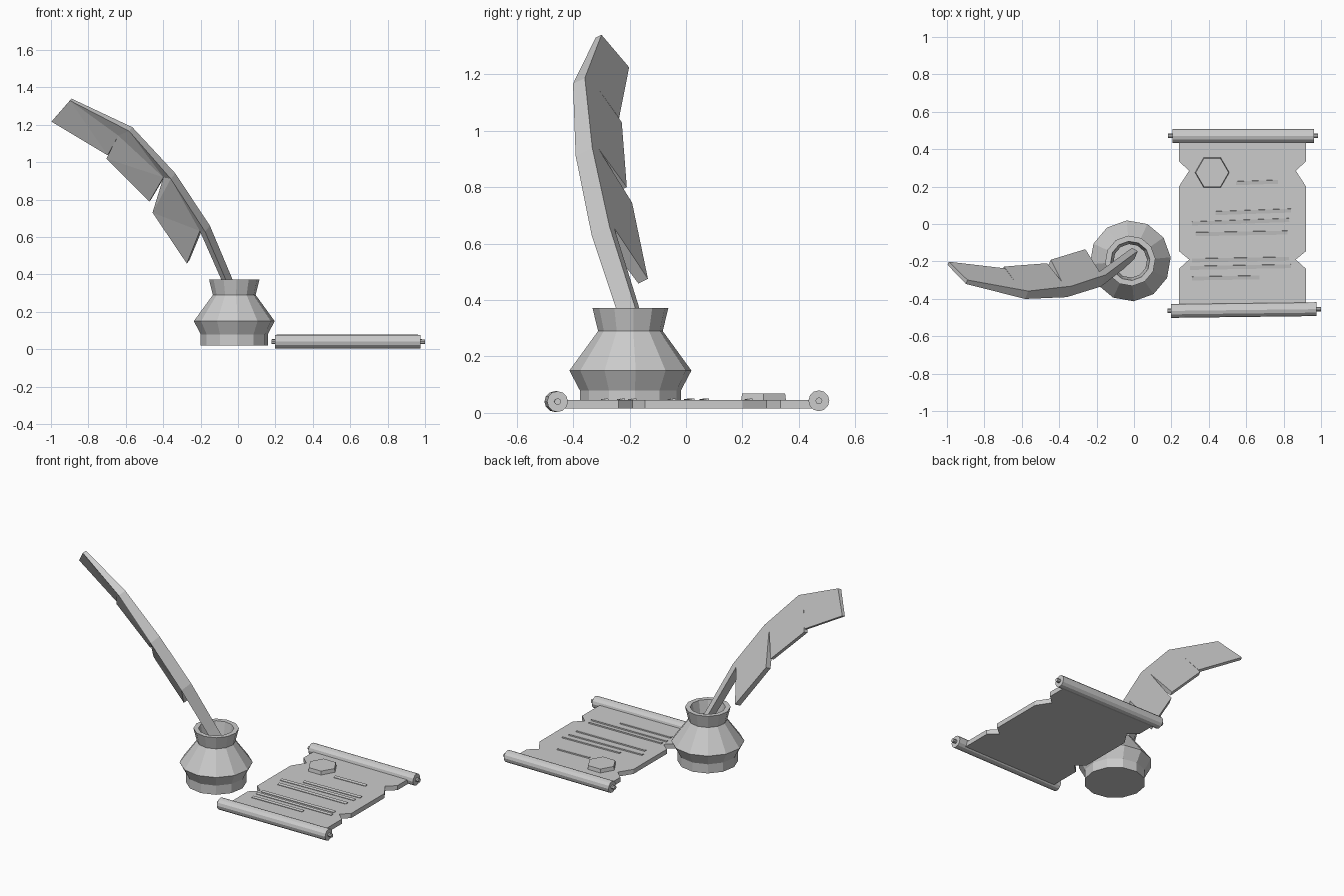
import bpy, bmesh, math
from mathutils import Vector, Matrix

if "Cube" in bpy.data.objects:
    bpy.data.objects.remove(bpy.data.objects["Cube"])


def finish(bm, name):
    bmesh.ops.recalc_face_normals(bm, faces=bm.faces)
    mesh = bpy.data.meshes.new(name)
    bm.to_mesh(mesh)
    bm.free()
    ob = bpy.data.objects.new(name, mesh)
    bpy.context.collection.objects.link(ob)
    return ob


def plate(name, back, front):
    """Closed solid between two matching outlines."""
    bm = bmesh.new()
    a = [bm.verts.new(p) for p in back]
    b = [bm.verts.new(p) for p in front]
    caps = [bm.faces.new(a), bm.faces.new(b[::-1])]
    for i in range(len(a)):
        j = (i + 1) % len(a)
        bm.faces.new((a[i], b[i], b[j], a[j]))
    bmesh.ops.recalc_face_normals(bm, faces=bm.faces)
    bmesh.ops.triangulate(bm, faces=caps)
    return finish(bm, name)


def rod(bm, x0, x1, r, sides):
    """Capped cylinder along x."""
    m = Matrix.Translation(((x0 + x1) / 2, 0, 0)) @ Matrix.Rotation(math.pi / 2, 4, 'Y')
    bmesh.ops.create_cone(bm, cap_ends=True, segments=sides, radius1=r, radius2=r,
                          depth=x1 - x0, matrix=m)


# Inkwell: twelve-sided hollow lathe
profile = [(.18, .02), (.18, .08), (.217, .15), (.115, .29), (.135, .372),
           (.105, .372), (.09, .29), (.18, .15), (.15, .06)]
bm = bmesh.new()
rings = []
for r, z in profile:
    rings.append([bm.verts.new((-.02 + r * math.cos(math.radians(5 + 30 * k)),
                                -.197 + r * math.sin(math.radians(5 + 30 * k)), z))
                  for k in range(12)])
for lo, hi in zip(rings, rings[1:]):
    for k in range(12):
        n = (k + 1) % 12
        bm.faces.new((lo[k], lo[n], hi[n], hi[k]))
bm.faces.new(rings[0][::-1])
bm.faces.new(rings[-1])
finish(bm, "inkwell")

# Quill: outline in front view (x, z, thickness) laid on a slanted plane
outline = [(.02, .26, .05), (-.03, .375, .07), (-.15, .66, .075), (-.335, .94, .07),
           (-.565, 1.187, .05), (-.89, 1.34, .025),
           (-.99, 1.225, .02), (-.69, 1.045, .02), (-.63, 1.155, .03),
           (-.695, 1.03, .025), (-.465, .80, .025), (-.385, .935, .04),
           (-.445, .745, .035), (-.26, .475, .04),
           (-.185, .655, .055), (-.075, .40, .05), (-.01, .25, .04)]
normal = Vector((-.413, -1, -.491)).normalized()
back = [Vector((x, -.009 - .413 * x - .491 * z, z)) for x, z, t in outline]
front = [p + normal * o[2] for p, o in zip(back, outline)]
plate("quill", back, front)

# Parchment with torn notches on both edges
edge = [(0, -.47), (0, -.24), (.055, -.19), (0, -.145),
        (0, .2), (.055, .285), (0, .335), (0, .47)]
shape = [(.24 + d, y) for d, y in edge] + [(.92 - d, y) for d, y in reversed(edge)]
plate("parchment", [(x, y, .015) for x, y in shape], [(x, y, .045) for x, y in shape])

# Rollers with end knobs
for name, y, x0, x1, k0, k1, turn in (
        ("back_roller", .471, .205, .962, .182, .985, 0),
        ("front_roller", -.46, .197, .975, .18, 1.0, .7)):
    mid = (x0 + x1) / 2
    bm = bmesh.new()
    rod(bm, x0 - mid, x1 - mid, .037, 12)
    rod(bm, k0 - mid, k1 - mid, .012, 8)
    ob = finish(bm, name)
    ob.location = (mid, y, .043 if turn == 0 else .04)
    ob.rotation_euler = (0, 0, math.radians(turn))

# Wax seal
bm = bmesh.new()
bmesh.ops.create_cone(bm, cap_ends=True, segments=6, radius1=.092, radius2=.088, depth=.025,
                      matrix=Matrix.Translation((.418, .275, .056)) @ Matrix.Rotation(math.pi / 2 * 0, 4, 'Z'))
for v in bm.verts:
    c = Vector((.418, .275, .056))
    a = math.atan2(v.co.y - c.y, v.co.x - c.x)
    if abs(math.sin(3 * a)) > .5:
        v.co.xy = Matrix.Rotation(math.pi / 6, 2) @ (v.co.xy - c.xy) + c.xy
finish(bm, "wax_seal")

# Written lines: thin, slightly skewed strips
for i, (x0, x1, y, turn) in enumerate([
        (.545, .77, .222, 2), (.435, .84, .065, 2), (.31, .83, .012, 2),
        (.33, .82, -.05, 1), (.31, .83, -.19, 1), (.30, .84, -.23, 1), (.31, .67, -.288, 1)]):
    bm = bmesh.new()
    bmesh.ops.create_cube(bm, size=1)
    bmesh.ops.scale(bm, verts=bm.verts, vec=(x1 - x0, .02, .01))
    ob = finish(bm, f"written_line_{i + 1}")
    ob.location = ((x0 + x1) / 2, y, .045)
    ob.rotation_euler = (math.radians(10), 0, math.radians(turn))
